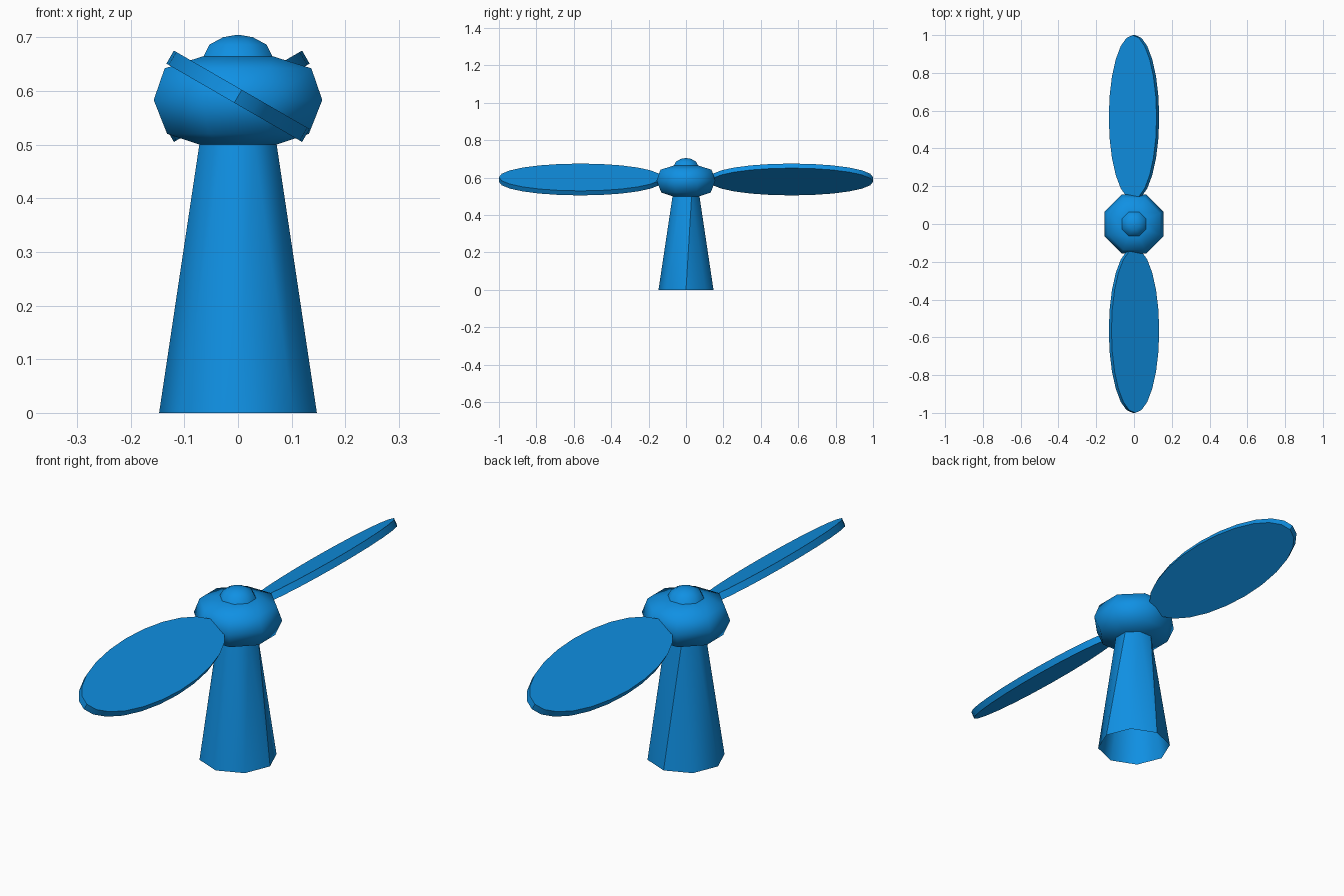
import bpy, bmesh, math
from mathutils import Matrix

if "Cube" in bpy.data.objects:
    bpy.data.objects.remove(bpy.data.objects["Cube"])

blue = bpy.data.materials.new("bright_blue")
blue.diffuse_color = (0.005, 0.28, 0.77, 1)
blue.use_nodes = True
blue.node_tree.nodes["Principled BSDF"].inputs["Base Color"].default_value = blue.diffuse_color
SIDES = 8
STEP = 2 * math.pi / SIDES


def finish(name, bm, angle=40):
    bmesh.ops.recalc_face_normals(bm, faces=bm.faces)
    for f in bm.faces:
        f.smooth = True
    for e in bm.edges:
        if len(e.link_faces) == 2 and e.calc_face_angle(0) > math.radians(angle):
            e.smooth = False
    me = bpy.data.meshes.new(name)
    bm.to_mesh(me)
    bm.free()
    me.materials.append(blue)
    ob = bpy.data.objects.new(name, me)
    bpy.context.collection.objects.link(ob)
    return ob


def ring(bm, r, z, turn):
    return [bm.verts.new((r * math.cos(k * STEP + turn), r * math.sin(k * STEP + turn), z))
            for k in range(SIDES)]


def lathe(name, profile, close_top=True):
    # Octagonal turned part with flats facing the axes
    bm = bmesh.new()
    rings = [ring(bm, r, z, STEP / 2) for r, z in profile]
    for a, b in zip(rings, rings[1:]):
        for k in range(SIDES):
            n = (k + 1) % SIDES
            bm.faces.new((a[k], a[n], b[n], b[k]))
    if close_top:
        bm.faces.new(rings[-1])
    return finish(name, bm, 60)


# Tapered tower, open underneath, top ring turned half a step
bm = bmesh.new()
low = ring(bm, 0.147, 0, 0)
top = ring(bm, 0.078, 0.5, STEP / 2)
for k in range(SIDES):
    n = (k + 1) % SIDES
    bm.faces.new((low[k], low[n], top[k]))
    bm.faces.new((low[n], top[n], top[k]))
for k in (0, 2):
    bm.edges.get((low[k], top[k])).smooth = False
finish("tower", bm)

# Rounded hub and the small cap on top
lathe("hub", [(0.078, 0.5), (0.143, 0.52), (0.170, 0.583), (0.148, 0.642), (0.072, 0.664)])
lathe("cap", [(0.071, 0.662), (0.058, 0.686), (0.030, 0.700), (0.006, 0.704)])

# Two oval blades, pitched 30 degrees
for i, name in enumerate(("front_blade", "back_blade")):
    bm = bmesh.new()
    N = 24
    pts = [(0.146 * math.cos(2 * math.pi * k / N), -0.565 + 0.435 * math.sin(2 * math.pi * k / N))
           for k in range(N)]
    lower = [bm.verts.new((x, y, -0.014)) for x, y in pts]
    upper = [bm.verts.new((x, y, 0.014)) for x, y in pts]
    bm.faces.new(lower[::-1])
    bm.faces.new(upper)
    for k in range(N):
        n = (k + 1) % N
        bm.faces.new((lower[k], lower[n], upper[n], upper[k]))
    m = (Matrix.Rotation(math.pi * i, 4, 'Z') @ Matrix.Translation((0, 0, 0.59))
         @ Matrix.Rotation(math.radians(30), 4, 'Y'))
    bmesh.ops.transform(bm, matrix=m, verts=bm.verts)
    finish(name, bm)
